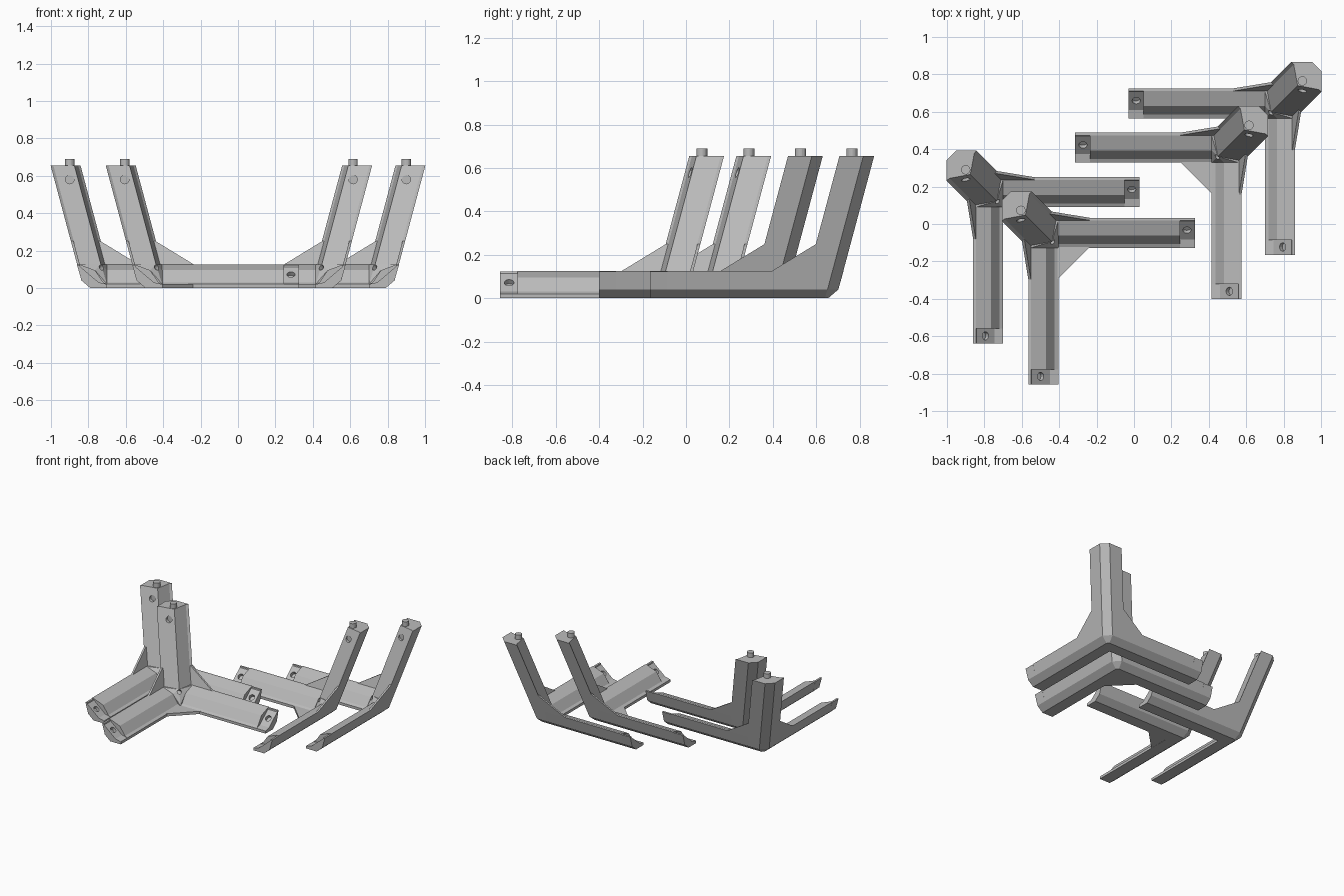
import bpy, bmesh
from mathutils import Matrix, Vector

if "Cube" in bpy.data.objects:
    bpy.data.objects.remove(bpy.data.objects["Cube"])

grey = bpy.data.materials.new("plain_grey")
grey.diffuse_color = (0.5, 0.5, 0.5, 1)
grey.use_nodes = True
grey.node_tree.nodes["Principled BSDF"].inputs["Base Color"].default_value = grey.diffuse_color

LEAN = 0.268          # outward lean of the walls and the leg
TOP = 0.655           # height of the leg


def mesh_from(name, bm):
    bmesh.ops.recalc_face_normals(bm, faces=bm.faces)
    me = bpy.data.meshes.new(name)
    bm.to_mesh(me)
    bm.free()
    return me


def loft(name, start, end):
    """Closed solid between two outlines with equal point counts."""
    bm = bmesh.new()
    a = [bm.verts.new(p) for p in start]
    b = [bm.verts.new(p) for p in end]
    n = len(a)
    bm.faces.new(a)
    bm.faces.new(b)
    for i in range(n):
        j = (i + 1) % n
        bm.faces.new((a[i], a[j], b[j], b[i]))
    return mesh_from(name, bm)


def hull(name, pts):
    bm = bmesh.new()
    vs = [bm.verts.new(p) for p in pts]
    res = bmesh.ops.convex_hull(bm, input=vs)
    loose = [v for v in bm.verts if not v.link_faces]
    bmesh.ops.delete(bm, geom=loose, context='VERTS')
    bmesh.ops.dissolve_limit(bm, angle_limit=0.02, verts=bm.verts, edges=bm.edges)
    return mesh_from(name, bm)


def cylinder(name, centre, axis, radius, length):
    bm = bmesh.new()
    rot = Vector(axis).to_track_quat('Z', 'Y').to_matrix().to_4x4()
    bmesh.ops.create_cone(bm, cap_ends=True, segments=20, radius1=radius, radius2=radius,
                          depth=length, matrix=Matrix.Translation(centre) @ rot)
    return mesh_from(name, bm)


def drill(me, centre, axis, radius, length):
    """Blind round hole cut into a mesh."""
    body = bpy.data.objects.new("body", me)
    tool = bpy.data.objects.new("cutter", cylinder("cutter", centre, axis, radius, length))
    for o in (body, tool):
        bpy.context.collection.objects.link(o)
    tool.hide_render = True
    mod = body.modifiers.new("hole", 'BOOLEAN')
    mod.operation, mod.object, mod.solver = 'DIFFERENCE', tool, 'EXACT'
    dg = bpy.context.evaluated_depsgraph_get()
    out = bpy.data.meshes.new_from_object(body.evaluated_get(dg))
    for o in (body, tool):
        bpy.data.objects.remove(o)
    return out


# Local frame: u along one arm, v along the other, outer corner near the origin
ARM = [(.16, 0), (.07, 0), (.023, .04), (0, .125), (.015, .125), (.095, .095), (.14, .03), (.16, .02)]
SOCKET = [(.16, 0), (.07, 0), (.023, .04), (0, .122), (.015, .122), (.017, .113), (.115, .03), (.16, .02)]
LEG = [(0, .05), (.05, 0), (.16, 0), (.148, .015), (.127, .127), (.015, .148), (0, .16)]


def arm_ring(profile, u):
    return [(u, v, z) for v, z in profile]


def leg_ring(z):
    o = -(z - .125) * LEAN
    return [(u + o, v + o, z) for u, v in LEG]


def swap(pts):
    return [(v, u, z) for u, v, z in pts]


# Side parts, used for both arms
arm = loft("arm", arm_ring(ARM, .12), arm_ring(ARM, .81))
socket = loft("arm_socket", arm_ring(SOCKET, .81), arm_ring(SOCKET, .89))
socket = drill(socket, (.848, .066, .072), (0, .64, .77), .022, .05)
g = lambda z: -(z - .125) * LEAN
gusset_outer = [(.10, g(.25), .25), (.125, g(.25), .25), (.33, 0, .125), (.10, 0, .125)]
gusset = loft("gusset", gusset_outer, [(u, v + .014, z) for u, v, z in gusset_outer])

# Corner parts
corner_pts = arm_ring(ARM, .16)
corner_pts += swap(corner_pts) + leg_ring(.04)[:2] + leg_ring(.126)
corner_pts += [(.07, .085, 0), (.085, .07, 0)]
corner = drill(hull("corner", corner_pts), (.135, .135, .115), (1, 1, 1.2), .015, .06)
leg = loft("leg", leg_ring(.125), leg_ring(TOP))
leg = drill(leg, (-.04, .02, .58), (0, 1, 0), .023, .04)
peg = cylinder("peg", (-.04, -.04, TOP + .01), (0, 0, 1), .025, .05)
web_low = [(.15, .15, .001), (.335, .15, .001), (.15, .335, .001)]
web = loft("web", web_low, [(u, v, .022) for u, v, z in web_low])

SWAP = Matrix(((0, 1, 0, 0), (1, 0, 0, 0), (0, 0, 1, 0), (0, 0, 0, 1)))


def place(name, me, mat):
    new = me.copy()
    new.transform(mat)
    if mat.determinant() < 0:
        new.flip_normals()
    new.materials.clear()
    new.materials.append(grey)
    ob = bpy.data.objects.new(name, new)
    bpy.context.collection.objects.link(ob)


# Four brackets: (label, mirrored side, corner x, corner y, has a web)
for label, side, x, y, webbed in (("left_back", 1, -.86, .25, False),
                                  ("left_front", 1, -.565, .033, True),
                                  ("right_back", -1, .86, .725, False),
                                  ("right_front", -1, .575, .488, True)):
    base = Matrix.Translation((x, y, 0)) @ Matrix.Diagonal((side, -1, 1, 1))
    for part, me in (("arm", arm), ("arm_socket", socket), ("gusset", gusset)):
        place(f"{label}_cross_{part}", me, base)
        place(f"{label}_long_{part}", me, base @ SWAP)
    for part, me in (("corner", corner), ("leg", leg), ("peg", peg)):
        place(f"{label}_{part}", me, base)
    if webbed:
        place(f"{label}_web", web, base)
